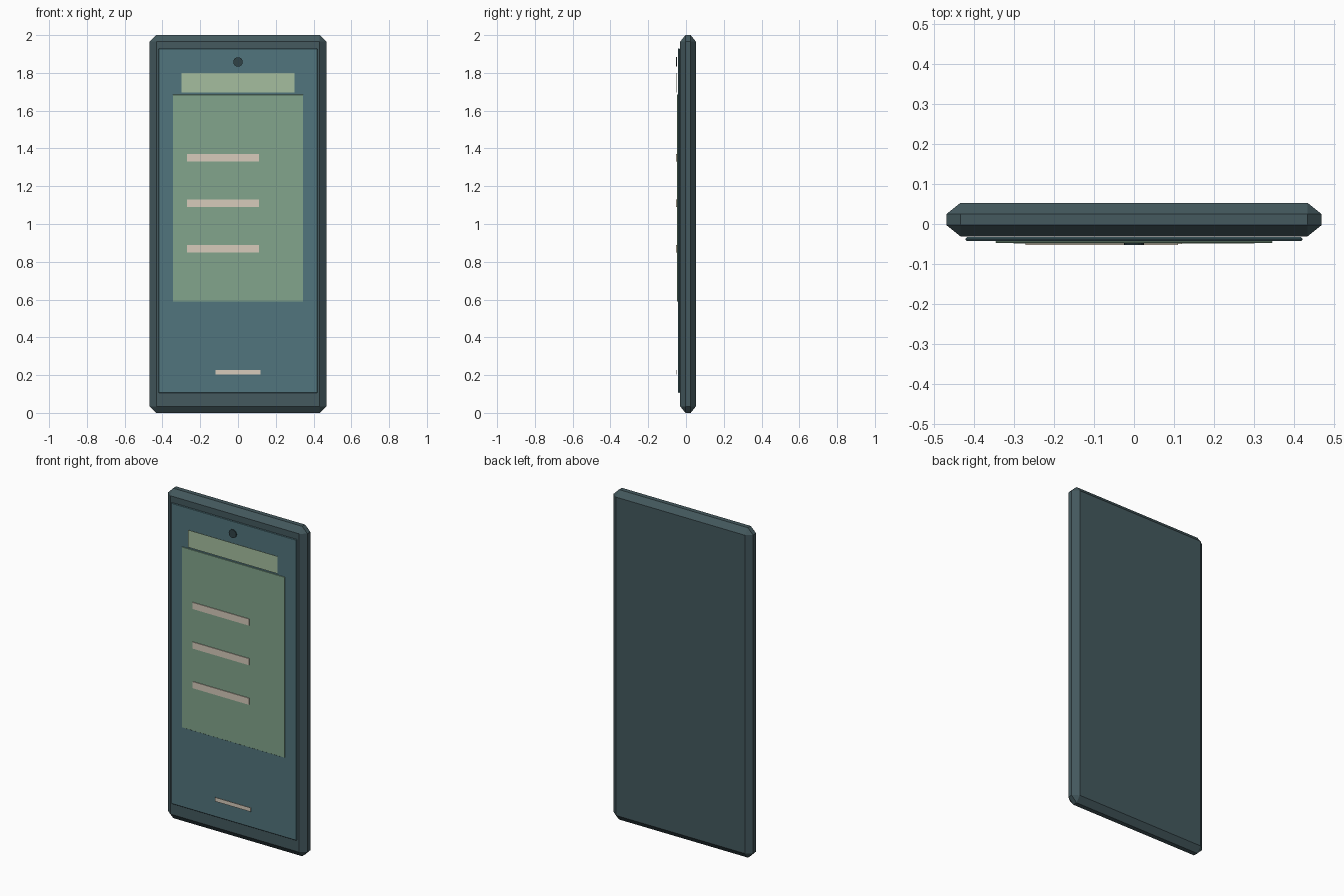
import bpy, bmesh
from math import radians
from mathutils import Matrix

if "Cube" in bpy.data.objects:
    bpy.data.objects.remove(bpy.data.objects["Cube"])


def material(name, rgb):
    m = bpy.data.materials.new(name)
    m.diffuse_color = (*rgb, 1)
    m.use_nodes = True
    m.node_tree.nodes["Principled BSDF"].inputs["Base Color"].default_value = m.diffuse_color
    return m


CASE = material("case", (0.058, 0.100, 0.112))
GLASS = material("glass", (0.083, 0.178, 0.205))
CARD = material("card", (0.223, 0.376, 0.262))
HEADER = material("header", (0.376, 0.515, 0.345))
BEIGE = material("beige", (0.68, 0.597, 0.497))
LENS = material("lens", (0.03, 0.055, 0.062))


def finish(bm, name, mat):
    me = bpy.data.meshes.new(name)
    bm.to_mesh(me)
    bm.free()
    me.materials.append(mat)
    ob = bpy.data.objects.new(name, me)
    bpy.context.collection.objects.link(ob)
    return ob


def slab(name, x, y, z, mat, bevel=0.0, bevel_y=None):
    """Box between (min, max) pairs, with optional one-segment chamfer."""
    bevel_y = bevel_y or bevel
    # chamfer in a space where the depth chamfer equals the side chamfer
    k = bevel_y / bevel if bevel else 1
    size = (x[1] - x[0], (y[1] - y[0]) / k, z[1] - z[0])
    bm = bmesh.new()
    bmesh.ops.create_cube(bm, size=1)
    bmesh.ops.scale(bm, vec=size, verts=bm.verts)
    if bevel:
        bmesh.ops.bevel(bm, geom=bm.edges[:], offset=bevel, segments=1,
                        affect='EDGES', profile=0.5)
    bmesh.ops.scale(bm, vec=(1, k, 1), verts=bm.verts)
    bmesh.ops.translate(bm, vec=(sum(x) / 2, sum(y) / 2, sum(z) / 2), verts=bm.verts)
    return finish(bm, name, mat)


# chamfered case
slab("case", (-0.4675, 0.4675), (-0.031, 0.053), (0, 2), CASE, 0.035, 0.028)

# display panel
slab("screen", (-0.42, 0.42), (-0.042, -0.033), (0.105, 1.93), GLASS, 0.003)

# interface panels standing slightly proud of the display
slab("content_card", (-0.345, 0.345), (-0.047, -0.0425), (0.59, 1.685), CARD, 0.001)
slab("header_strip", (-0.30, 0.30), (-0.0495, -0.0485), (1.695, 1.80), HEADER)
slab("home_bar", (-0.12, 0.12), (-0.0495, -0.0475), (0.203, 0.227), BEIGE)

# list lines on the card
for i in range(3):
    zc = 1.35 - 0.24 * i
    slab(f"list_line_{i + 1}", (-0.27, 0.11), (-0.052, -0.048),
         (zc - 0.02, zc + 0.02), BEIGE)

# front camera disc
bm = bmesh.new()
bmesh.ops.create_cone(bm, cap_ends=True, segments=16, radius1=0.025, radius2=0.025, depth=0.006,
                      matrix=Matrix.Translation((0, -0.050, 1.858)) @ Matrix.Rotation(radians(90), 4, 'X'))
finish(bm, "camera_lens", LENS)
